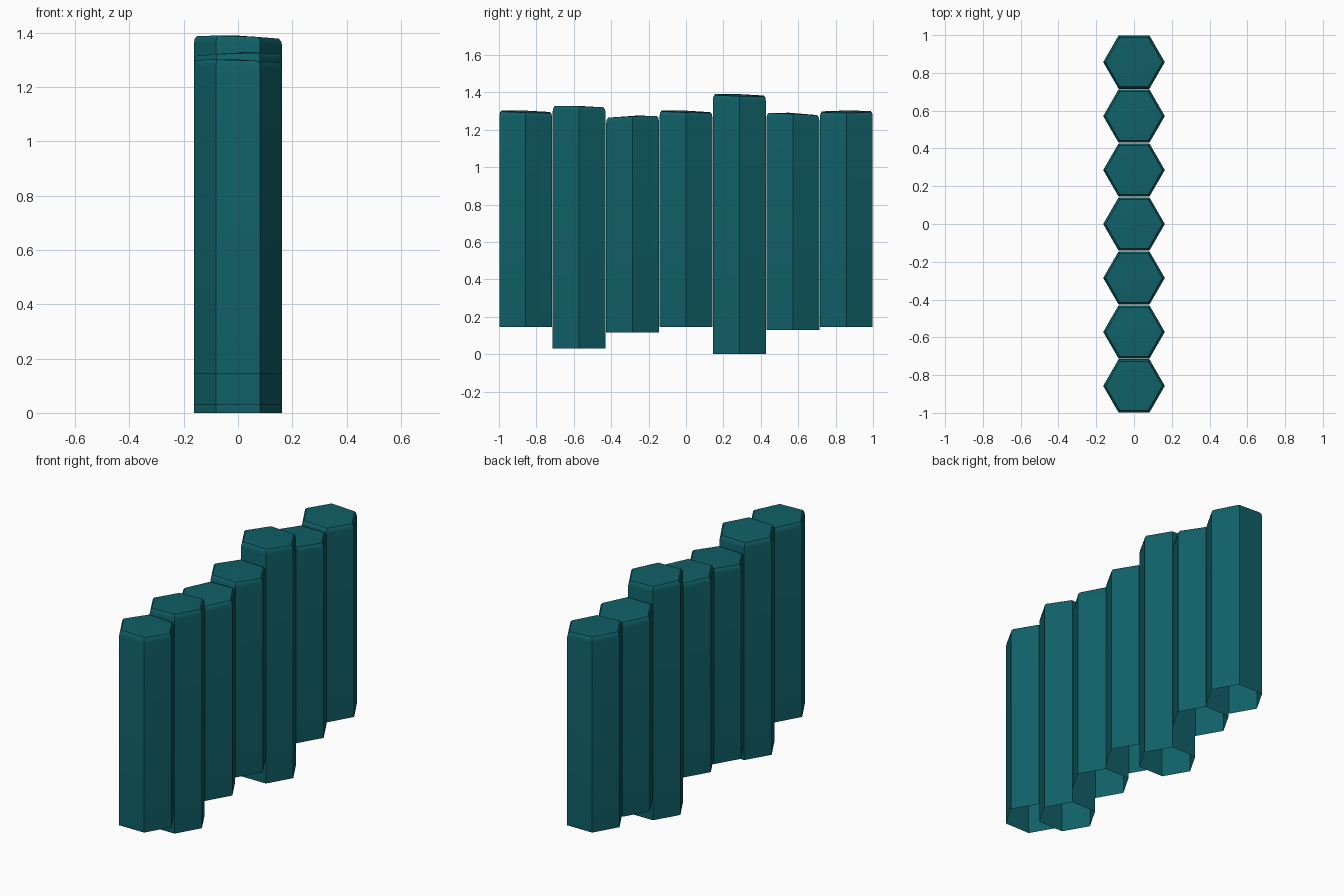
import bpy, bmesh, math

if "Cube" in bpy.data.objects:
    bpy.data.objects.remove(bpy.data.objects["Cube"])

PITCH = 2 / 7
R = 0.163      # corner radius (corners point along x)

teal = bpy.data.materials.new("dark teal")
teal.diffuse_color = (0.005, 0.117, 0.136, 1)
teal.use_nodes = True
teal.node_tree.nodes["Principled BSDF"].inputs["Base Color"].default_value = teal.diffuse_color

# bottom, highest top point, direction (degrees) toward the high side of the cap
COLUMNS = [
    (0.145, 1.305, 220),
    (0.030, 1.330, 320),
    (0.115, 1.277, 60),
    (0.145, 1.305, 230),
    (0.000, 1.393, 220),
    (0.130, 1.293, 270),
    (0.145, 1.305, 170),
]


def hex_column(name, y, bottom, top, high):
    """Open-bottomed six-sided column with a chamfered, slightly tilted cap."""
    a = math.radians(high)
    dx, dy = math.cos(a), math.sin(a)

    def tilt(px, py):
        return top - 0.007 * (1 - (px * dx + py * dy) / R)

    bm = bmesh.new()
    rings = []
    # bottom rim, shoulder, chamfer middle, cap rim
    for radius, drop in ((R, None), (R, 0.030), (R - 0.004, 0.012), (R - 0.013, 0.002)):
        ring = []
        for i in range(6):
            t = math.radians(60 * i)
            px, py = radius * math.cos(t), radius * math.sin(t)
            z = bottom if drop is None else tilt(px, py) - drop
            ring.append(bm.verts.new((px, py, z)))
        rings.append(ring)
    for lo, hi in zip(rings, rings[1:]):
        for i in range(6):
            j = (i + 1) % 6
            bm.faces.new((lo[i], lo[j], hi[j], hi[i]))
    # cap fan with a faint crown
    crown = bm.verts.new((0.02 * dx, 0.02 * dy, top - 0.002))
    for i in range(6):
        bm.faces.new((rings[-1][i], rings[-1][(i + 1) % 6], crown))

    mesh = bpy.data.meshes.new(name)
    bm.to_mesh(mesh)
    bm.free()
    mesh.materials.append(teal)
    obj = bpy.data.objects.new(name, mesh)
    obj.location = (0, y, 0)
    bpy.context.collection.objects.link(obj)
    return obj


# row of seven columns
bpy.ops.object.select_all(action='DESELECT')
for n, (bottom, top, high) in enumerate(COLUMNS):
    col = hex_column(f"hex_column_{n + 1}", (n - 3) * PITCH, bottom, top, high)
    col.select_set(True)
    bpy.context.view_layer.objects.active = col
bpy.ops.object.shade_smooth_by_angle(angle=math.radians(40))
